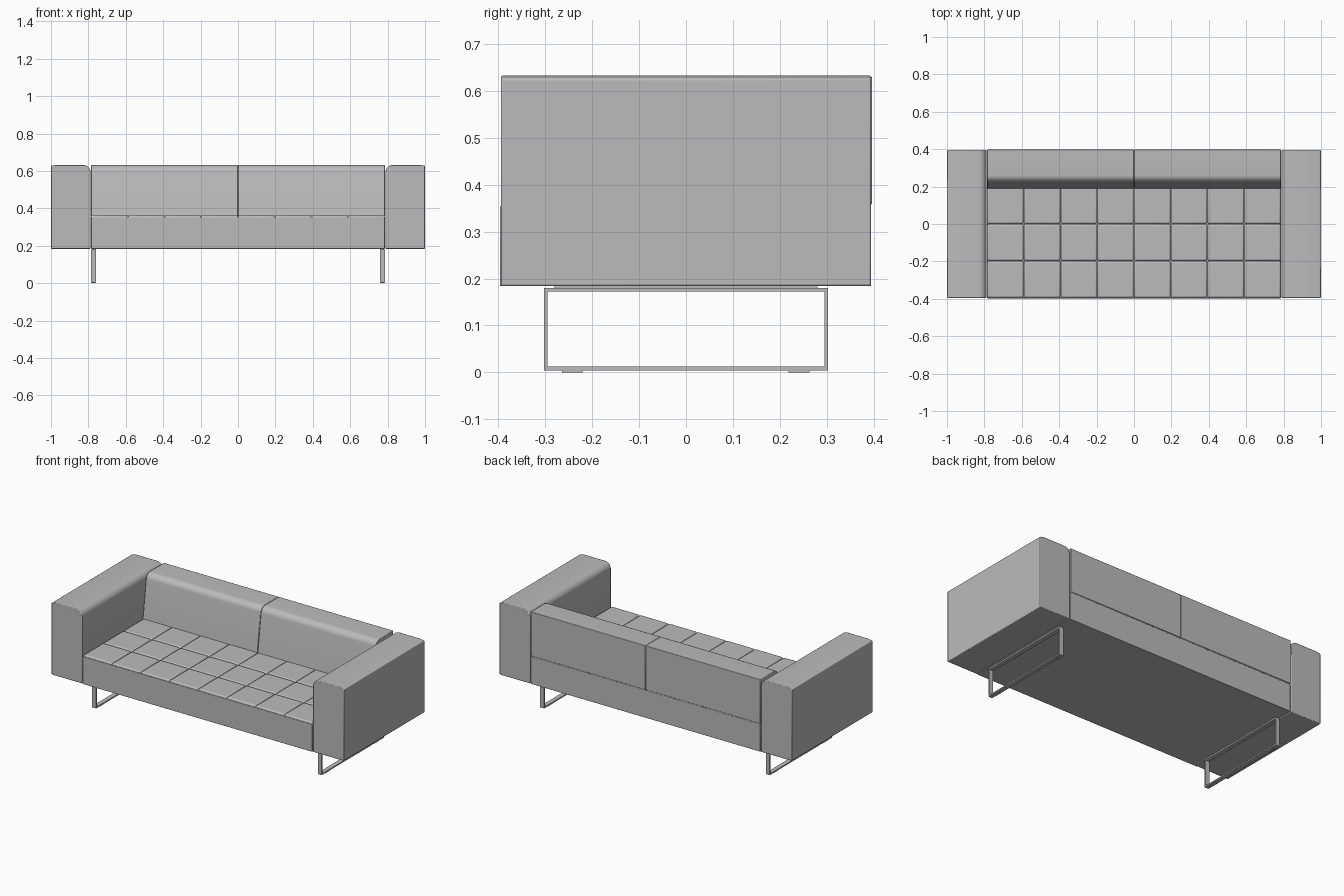
import bpy, bmesh, math

cube = bpy.data.objects.get("Cube")
if cube:
    bpy.data.objects.remove(cube, do_unlink=True)

grey = bpy.data.materials.new("soft grey")
grey.use_nodes = True
grey.diffuse_color = (0.5, 0.5, 0.5, 1)
grey.node_tree.nodes["Principled BSDF"].inputs["Base Color"].default_value = (0.5, 0.5, 0.5, 1)


def finish(name, bm, bevel=0.0, segments=2):
    bmesh.ops.recalc_face_normals(bm, faces=bm.faces)
    mesh = bpy.data.meshes.new(name)
    bm.to_mesh(mesh)
    bm.free()
    mesh.materials.append(grey)
    obj = bpy.data.objects.new(name, mesh)
    bpy.context.collection.objects.link(obj)
    if bevel:
        mod = obj.modifiers.new("soft edges", "BEVEL")
        mod.width, mod.segments = bevel, segments
        mod.limit_method, mod.angle_limit = "ANGLE", math.radians(40)
    bpy.ops.object.select_all(action="DESELECT")
    obj.select_set(True)
    bpy.context.view_layer.objects.active = obj
    bpy.ops.object.shade_smooth_by_angle(angle=math.radians(35))
    return obj


def add_box(bm, low, high):
    verts = bmesh.ops.create_cube(bm, size=1)["verts"]
    for v in verts:
        v.co = [a + (b - a) * (c + 0.5) for a, b, c in zip(low, high, v.co)]


def box(name, low, high, bevel=0.0, segments=2):
    bm = bmesh.new()
    add_box(bm, low, high)
    return finish(name, bm, bevel, segments)


def prism(name, start, end, bevel):
    bm = bmesh.new()
    rings = [[bm.verts.new(p) for p in ring] for ring in (start, end)]
    for ring in rings:
        bm.faces.new(ring)
    count = len(start)
    for i in range(count):
        j = (i + 1) % count
        bm.faces.new((rings[0][i], rings[0][j], rings[1][j], rings[1][i]))
    return finish(name, bm, bevel)


def arc(cx, cz, radius, first, last, steps=8):
    angles = [math.radians(first + (last - first) * i / steps) for i in range(steps + 1)]
    return [(cx + radius * math.cos(a), cz + radius * math.sin(a)) for a in angles]


BOTTOM, DEPTH, INNER = 0.184, 0.395, 0.785

# seat block
box("seat_base", (-INNER, -0.397, BOTTOM), (INNER, DEPTH, 0.354), 0.002)

# grid of tufted squares on the seat
bm = bmesh.new()
columns, rows = 8, 4
px, py = 2 * INNER / columns, 2 * DEPTH / rows
for i in range(columns):
    for j in range(rows):
        x, y = -INNER + i * px, -DEPTH + j * py
        add_box(bm, (x + 0.001, y + 0.001, 0.34), (x + px - 0.001, y + py - 0.001, 0.364))
finish("seat_tufts", bm, 0.009, 3)

# backrest profile in y and z: leaning front, rounded top edge
back = [(0.397, 0.358), (0.397, 0.631)] + arc(0.262, 0.591, 0.04, 90, 172) + [(0.19, 0.358)]
# armrest profile in x and z: rounded inner top edge
arm = [(1.0, BOTTOM), (1.0, 0.627), (0.975, 0.633)] + arc(0.828, 0.594, 0.039, 90, 180) + [(0.789, BOTTOM)]

for side, label in ((1, "left"), (-1, "right")):
    prism(label + "_backrest",
          [(side * 0.0008, y, z) for y, z in back],
          [(side * INNER, y, z) for y, z in back], 0.003)
    prism(label + "_armrest",
          [(side * x, -DEPTH, z) for x, z in arm],
          [(side * x, DEPTH, z) for x, z in arm], 0.004)

    # flat-bar sled leg
    x0, x1 = sorted((side * 0.758, side * 0.785))
    bm = bmesh.new()
    for z in (0.004, 0.172):
        add_box(bm, (x0, -0.303, z), (x1, 0.303, z + 0.008))
    for y in (-0.303, 0.295):
        add_box(bm, (x0, y, 0.012), (x1, y + 0.008, 0.172))
    # mounting strip closing the joint with the seat
    add_box(bm, (x0 + 0.004, -0.28, 0.18), (x1 - 0.004, 0.28, 0.186))
    finish(label + "_leg_frame", bm)

    # floor pads
    for y, place in ((-0.243, "front"), (0.241, "back")):
        box(f"{label}_{place}_floor_pad", (x0 + 0.003, y - 0.022, 0), (x1 - 0.003, y + 0.022, 0.004))
